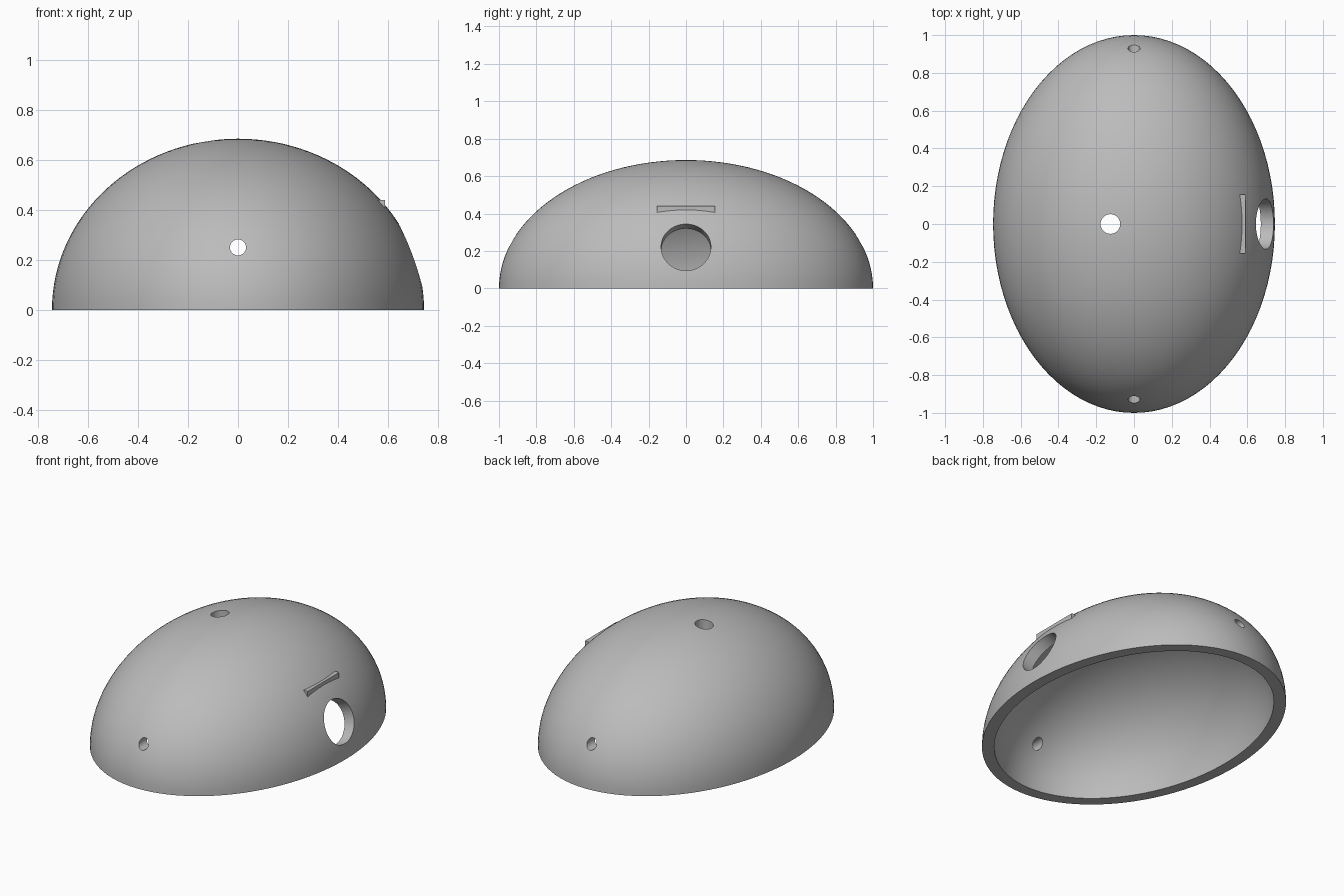
import bpy
import math
from mathutils import Matrix, Vector

cube = bpy.data.objects.get("Cube")
if cube:
    bpy.data.objects.remove(cube, do_unlink=True)

grey = bpy.data.materials.new("plain grey")
grey.use_nodes = True
grey.diffuse_color = (0.5, 0.5, 0.5, 1)
grey.node_tree.nodes["Principled BSDF"].inputs["Base Color"].default_value = (0.5, 0.5, 0.5, 1)


def ellipsoid(name, radii):
    bpy.ops.mesh.primitive_uv_sphere_add(segments=96, ring_count=64, radius=1)
    ob = bpy.context.object
    ob.name = name
    ob.data.transform(Matrix.Diagonal((*radii, 1)))
    return ob


def box(name, low, high):
    low, high = Vector(low), Vector(high)
    bpy.ops.mesh.primitive_cube_add(size=1)
    ob = bpy.context.object
    ob.name = name
    ob.data.transform(Matrix.Translation((low + high) / 2) @ Matrix.Diagonal((*(high - low), 1)))
    return ob


def drill(name, centre, direction, radius, length):
    bpy.ops.mesh.primitive_cylinder_add(vertices=64, radius=radius, depth=length)
    ob = bpy.context.object
    ob.name = name
    turn = Vector(direction).to_track_quat('Z', 'Y').to_matrix().to_4x4()
    ob.data.transform(Matrix.Translation(centre) @ turn)
    return ob


# Domed shell, hollowed out and open underneath
outer = Vector((0.746, 1.0, 0.686))
wall = Vector((0.07, 0.07, 0.07))
shell = ellipsoid("dome_shell", outer)
tilt = math.radians(20)
cutters = [
    box("base_cutter", (-2, -2, -2), (2, 2, 0)),
    ellipsoid("hollow_cutter", outer - wall),
    # Small holes through both ends, one in the top, a large one in the side
    drill("end_hole_cutter", (0, 0, 0.25), (0, 1, 0), 0.032, 3),
    drill("top_hole_cutter", (-0.125, 0, 0.65), (0, 0, 1), 0.052, 0.4),
    drill("side_hole_cutter", (0.7, 0, 0.222), (math.cos(tilt), 0, math.sin(tilt)), 0.133, 0.4),
]
for cutter in cutters:
    cutter.hide_render = True
    bpy.context.view_layer.objects.active = shell
    mod = shell.modifiers.new("cut", 'BOOLEAN')
    mod.operation = 'DIFFERENCE'
    mod.solver = 'EXACT'
    mod.object = cutter
    bpy.ops.object.modifier_apply(modifier=mod.name)
for cutter in cutters:
    bpy.data.objects.remove(cutter, do_unlink=True)

# Short ledge above the side hole
ledge = box("ledge", (0.54, -0.155, 0.4), (0.59, 0.155, 0.44))

for ob in (shell, ledge):
    ob.data.materials.clear()
    ob.data.materials.append(grey)

bpy.ops.object.select_all(action='DESELECT')
shell.select_set(True)
bpy.context.view_layer.objects.active = shell
bpy.ops.object.shade_smooth_by_angle(angle=math.radians(30))
